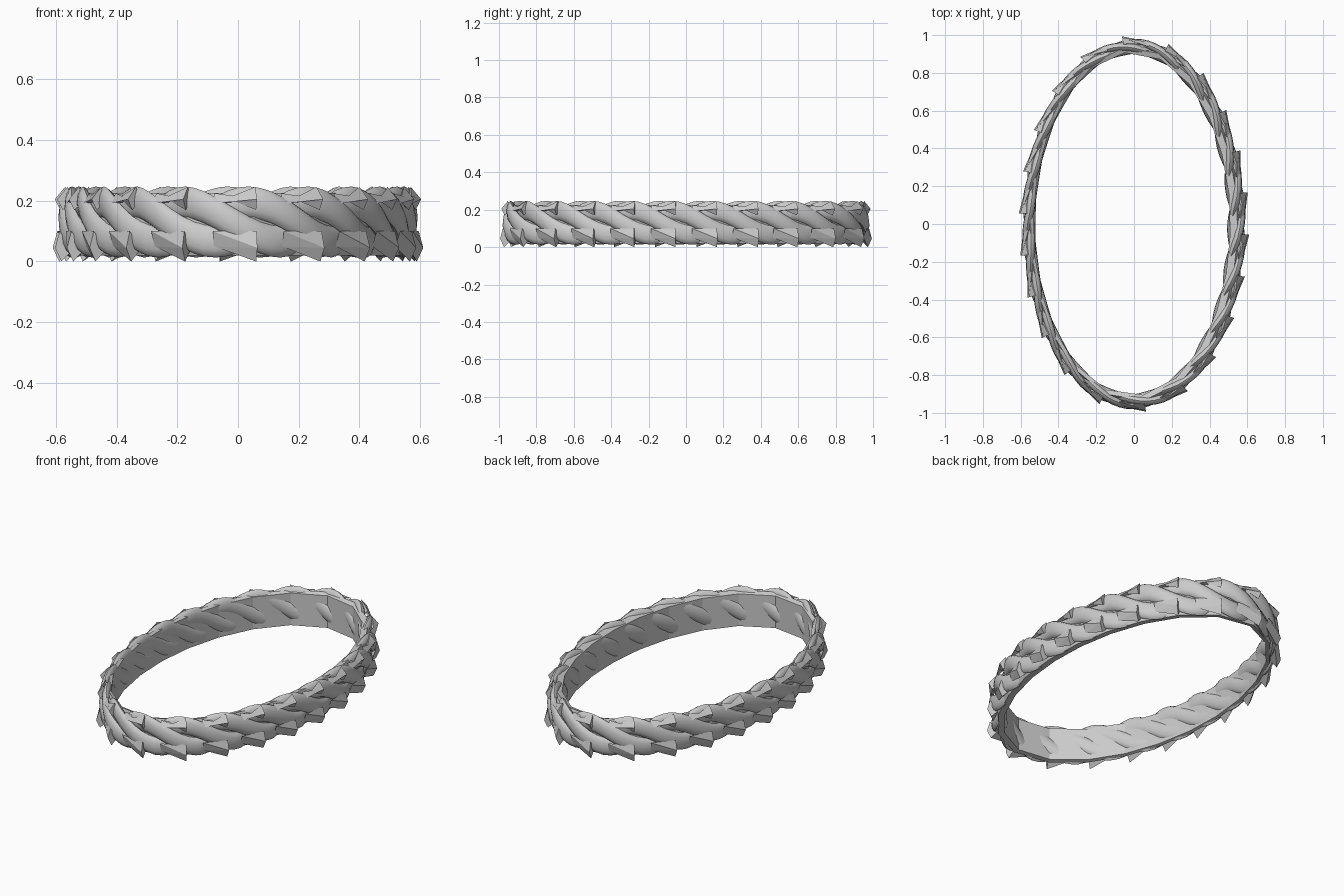
import bpy, bmesh, math
from mathutils import Vector

if "Cube" in bpy.data.objects:
    bpy.data.objects.remove(bpy.data.objects["Cube"])

A, B, ZC = 0.55, 0.938, 0.13      # centre line of the oval ring
N = 22                            # strand crossings around the ring
TAU = 2 * math.pi

# arc-length table of the oval, starting at the front
STEPS = 1440
angles = [-math.pi / 2 + TAU * i / STEPS for i in range(STEPS + 1)]
dist = [0.0]
for p, q in zip(angles, angles[1:]):
    dist.append(dist[-1] + math.hypot(A * (math.cos(q) - math.cos(p)),
                                      B * (math.sin(q) - math.sin(p))))


def angle_at(u):
    d = (u % 1.0) * dist[-1]
    lo, hi = 0, STEPS
    while hi - lo > 1:
        m = (lo + hi) // 2
        if dist[m] <= d:
            lo = m
        else:
            hi = m
    f = (d - dist[lo]) / (dist[hi] - dist[lo])
    return angles[lo] + f * (angles[hi] - angles[lo])


def place(u, off, z):
    """Point at arc fraction u, moved outward by off, at height z."""
    t = angle_at(u)
    n = Vector((B * math.cos(t), A * math.sin(t), 0)).normalized()
    return Vector((A * math.cos(t) + n.x * off, B * math.sin(t) + n.y * off, z))


def finish(name, bm, smooth=None):
    bmesh.ops.recalc_face_normals(bm, faces=bm.faces[:])
    me = bpy.data.meshes.new(name)
    bm.to_mesh(me)
    bm.free()
    ob = bpy.data.objects.new(name, me)
    bpy.context.collection.objects.link(ob)
    if smooth:
        bpy.ops.object.select_all(action='DESELECT')
        ob.select_set(True)
        bpy.context.view_layer.objects.active = ob
        bpy.ops.object.shade_smooth_by_angle(angle=math.radians(smooth))
    return ob


def closed_sweep(name, sections, smooth=None):
    bm = bmesh.new()
    rings = [[bm.verts.new(p) for p in s] for s in sections]
    k = len(rings[0])
    for i, r in enumerate(rings):
        s = rings[(i + 1) % len(rings)]
        for j in range(k):
            bm.faces.new((r[j], r[(j + 1) % k], s[(j + 1) % k], s[j]))
    return finish(name, bm, smooth)


# twisted rope: one strand winding three times round the oval
sections = []
count = 3 * N * 6
for i in range(count):
    u = 3 * i / count
    phi = math.pi / 2 - TAU * N / 3 * (u - 0.15 / N)
    c, s = math.cos(phi), math.sin(phi)
    inward = 0.020 + 0.014 * math.cos(angle_at(u))
    off = c * (0.020 if c > 0 else inward)
    sections.append([place(u, off + 0.023 * math.cos(TAU * j / 12),
                           ZC + 0.065 * s + 0.052 * math.sin(TAU * j / 12))
                     for j in range(12)])
closed_sweep("rope_strand", sections, 50)

# faceted core band showing between the strands
band = []
for i in range(N):
    u = (i + 0.25) / N
    inner = -0.028 - 0.012 * math.cos(angle_at(u))
    band.append([place(u, inner, 0.025), place(u, 0.0, 0.02), place(u, 0.012, 0.06),
                 place(u, 0.012, 0.19), place(u, 0.0, 0.225), place(u, inner, 0.215)])
closed_sweep("core_band", band)

# sharp flared strand ends along the outer lower and upper edges
bm = bmesh.new()
for i in range(N):
    u = (i + 0.25) / N
    for cut, back in (
        (((0.0, 0.04), (0.040, 0.0), (0.061, 0.045), (0.046, 0.10)),
         ((0.020, 0.05), (0.036, 0.10))),
        (((0.0, 0.20), (0.036, 0.17), (0.054, 0.205), (0.020, 0.246)),
         ((0.010, 0.225), (0.034, 0.19))),
    ):
        a, b, c, d = [bm.verts.new(place(u, *p)) for p in cut]
        e, f = [bm.verts.new(place(u - 0.6 / N, *p)) for p in back]
        for face in ((a, b, c, d), (a, b, e), (b, c, e), (c, f, e), (c, d, f), (d, a, e, f)):
            bm.faces.new(face)
finish("flared_ends", bm)
